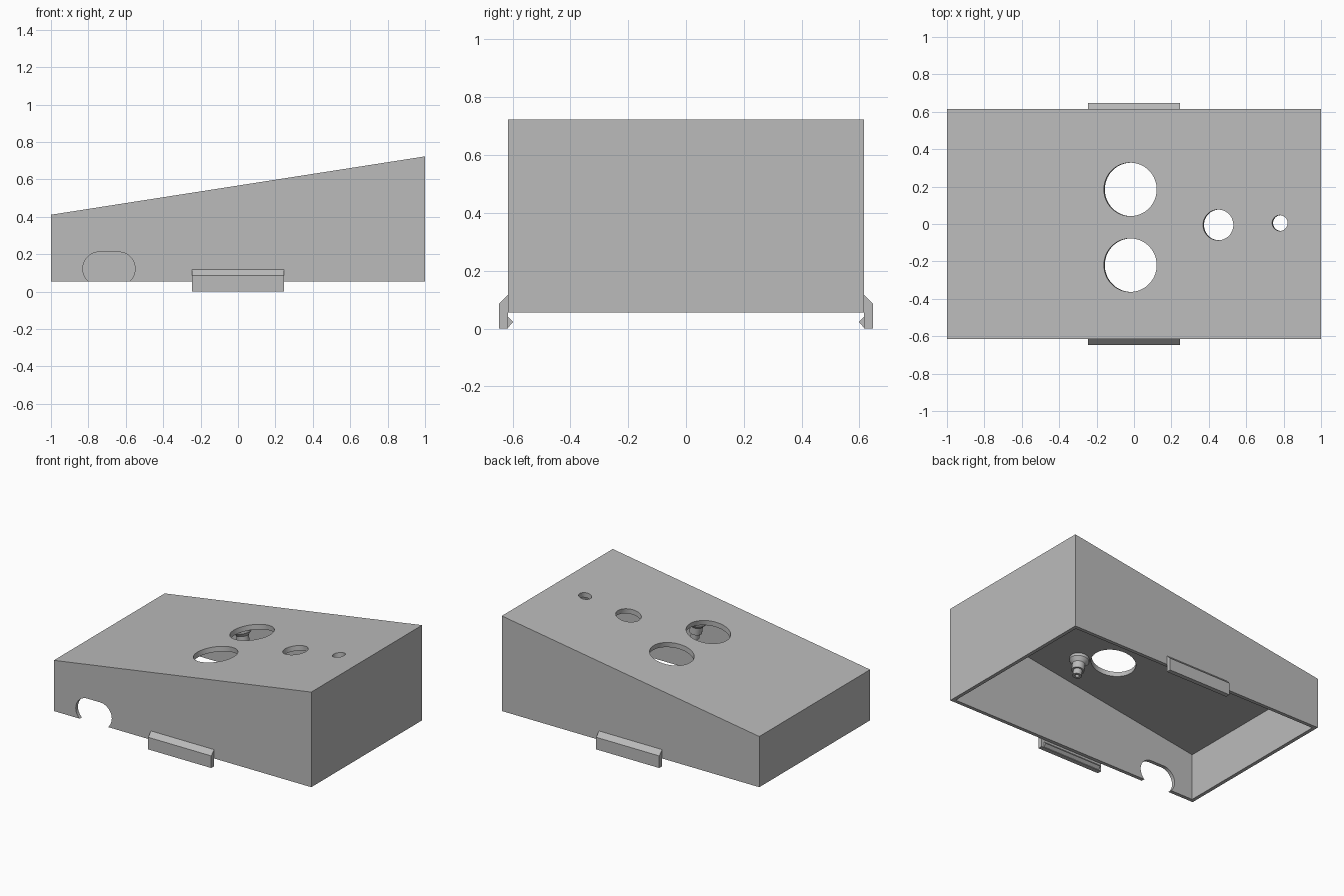
import bpy, bmesh, math
from mathutils import Matrix, Vector

if "Cube" in bpy.data.objects:
    bpy.data.objects.remove(bpy.data.objects["Cube"], do_unlink=True)

SLOPE, MID, BASE = 0.156, 0.567, 0.055     # sloping lid and bottom rim
HALF_Y, WALL, LID = 0.615, 0.025, 0.035
TILT = Matrix.Rotation(-math.atan(SLOPE), 4, 'Y')

grey = bpy.data.materials.new("plain grey")
grey.use_nodes = True
grey.diffuse_color = (0.5, 0.5, 0.5, 1)
grey.node_tree.nodes["Principled BSDF"].inputs["Base Color"].default_value = (0.5, 0.5, 0.5, 1)


def lid_z(x):
    return MID + SLOPE * x


def make(name, bm):
    bmesh.ops.recalc_face_normals(bm, faces=bm.faces)
    mesh = bpy.data.meshes.new(name)
    bm.to_mesh(mesh)
    bm.free()
    mesh.materials.append(grey)
    obj = bpy.data.objects.new(name, mesh)
    bpy.context.collection.objects.link(obj)
    return obj


def prism(name, profile, axis, start, end):
    """Extrude a profile of (side, z) points along the x or y axis."""
    bm = bmesh.new()
    place = (lambda s, z: (start, s, z)) if axis == 'X' else (lambda s, z: (s, start, z))
    face = bm.faces.new([bm.verts.new(place(s, z)) for s, z in profile])
    step = (end - start, 0, 0) if axis == 'X' else (0, end - start, 0)
    new = bmesh.ops.extrude_face_region(bm, geom=[face])["geom"]
    bmesh.ops.translate(bm, vec=step, verts=[v for v in new if isinstance(v, bmesh.types.BMVert)])
    return make(name, bm)


def wedge(name, inset, bottom, drop, half_y):
    e = 1 - inset
    pts = [(-e, bottom), (e, bottom), (e, lid_z(e) - drop), (-e, lid_z(-e) - drop)]
    return prism(name, pts, 'Y', -half_y, half_y)


def select_only(obj):
    bpy.ops.object.select_all(action='DESELECT')
    obj.select_set(True)
    bpy.context.view_layer.objects.active = obj


def cut(target, cutter):
    cutter.hide_render = True
    mod = target.modifiers.new("cut", 'BOOLEAN')
    mod.operation, mod.solver, mod.object = 'DIFFERENCE', 'EXACT', cutter
    select_only(target)
    bpy.ops.object.modifier_apply(modifier=mod.name)
    bpy.data.objects.remove(cutter, do_unlink=True)


# Hollow sloping case, open underneath
case = wedge("case", 0, BASE, 0, HALF_Y)
cut(case, wedge("cavity", WALL, BASE - 0.1, LID, HALF_Y - WALL))

# Round openings square to the lid
for x, y, r in [(-0.02, 0.185, 0.143), (-0.02, -0.22, 0.143), (0.45, -0.005, 0.082), (0.78, 0.005, 0.042)]:
    bm = bmesh.new()
    bmesh.ops.create_cone(bm, cap_ends=True, segments=64, radius1=r, radius2=r, depth=0.2,
                          matrix=Matrix.Translation((x, y, lid_z(x))) @ TILT)
    cut(case, make("hole_cutter", bm))

# Rounded cable notch in the front wall
notch = []
for cx, first in [(-0.64, -90), (-0.74, 90)]:
    for i in range(25):
        a = math.radians(first + i * 7.5)
        notch.append((cx + 0.09 * math.cos(a), 0.122 + 0.09 * math.sin(a)))
cut(case, prism("notch_cutter", notch, 'Y', -HALF_Y - 0.1, -HALF_Y + 0.1))

# Snap clips with an inward ridge, front and back
for side, label in [(-1, "front"), (1, "back")]:
    plate = [(HALF_Y, 0), (0.647, 0), (0.647, 0.085), (HALF_Y, 0.117)]
    ridge = [(HALF_Y, 0.004), (HALF_Y, 0.04), (0.598, 0.022)]
    prism(label + "_clip", [(side * s, z) for s, z in plate], 'X', -0.245, 0.245)
    prism(label + "_clip_ridge", [(side * s, z) for s, z in ridge], 'X', -0.225, 0.225)

# Stepped screw posts hanging from the underside of the lid
POST = [(0, 0.01), (0.063, 0.01), (0.063, -0.02), (0.041, -0.045), (0.041, -0.095),
        (0.029, -0.095), (0.029, -0.135), (0.013, -0.135), (0.013, -0.08), (0, -0.08)]
for x, y, label in [(0.155, -0.35, "front"), (-0.19, 0.31, "back")]:
    bm = bmesh.new()
    verts = [bm.verts.new((r, 0, z)) for r, z in POST]
    edges = [bm.edges.new(pair) for pair in zip(verts, verts[1:])]
    bmesh.ops.spin(bm, geom=verts + edges, cent=(0, 0, 0), axis=(0, 0, 1),
                   angle=math.tau, steps=32)
    bmesh.ops.remove_doubles(bm, verts=bm.verts, dist=0.0005)
    bm.transform(Matrix.Translation((x, y, lid_z(x) - LID)) @ TILT)
    post = make(label + "_screw_post", bm)
    select_only(post)
    bpy.ops.object.shade_smooth_by_angle(angle=math.radians(25))

# Smooth the round cuts while keeping the case edges sharp
select_only(case)
bpy.ops.object.shade_smooth_by_angle(angle=math.radians(25))
